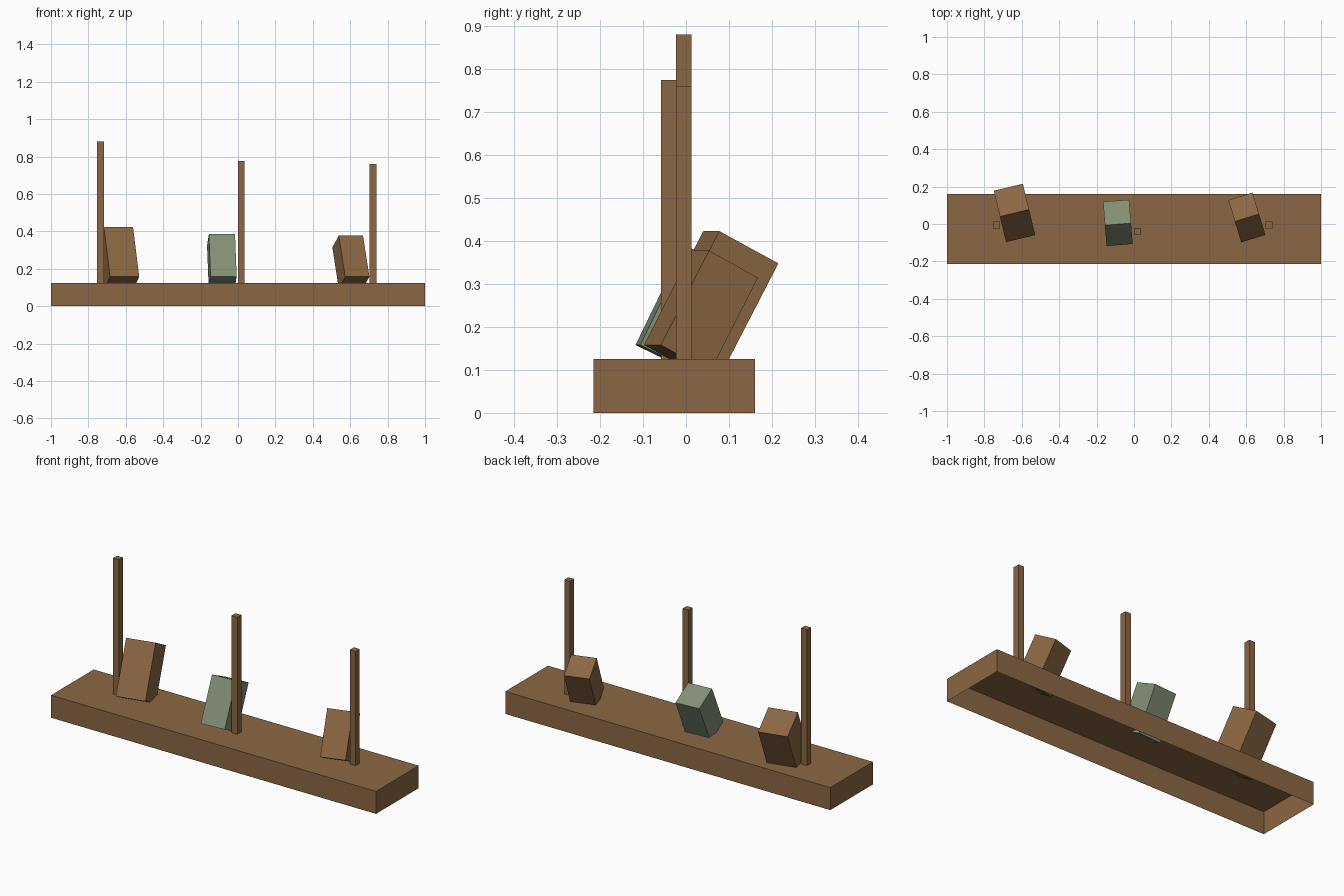
import bpy, bmesh
from math import radians
from mathutils import Matrix, Vector

default = bpy.data.objects.get("Cube")
if default:
    bpy.data.objects.remove(default, do_unlink=True)


def make_material(name, rgb):
    mat = bpy.data.materials.new(name)
    mat.use_nodes = True
    mat.diffuse_color = (*rgb, 1)
    mat.node_tree.nodes["Principled BSDF"].inputs["Base Color"].default_value = (*rgb, 1)
    return mat


brown = make_material("brown wood", (0.26, 0.137, 0.056))
green = make_material("sage green", (0.228, 0.275, 0.18))


def box(name, low, high, mat, matrix=Matrix(), open_bottom=False):
    """Box between two corners, optionally without its underside."""
    low, high = Vector(low), Vector(high)
    bm = bmesh.new()
    bmesh.ops.create_cube(bm, size=1)
    bmesh.ops.scale(bm, vec=high - low, verts=bm.verts)
    bmesh.ops.translate(bm, vec=(low + high) / 2, verts=bm.verts)
    bm.normal_update()
    if open_bottom:
        under = [f for f in bm.faces if f.normal.z < -0.9]
        bmesh.ops.delete(bm, geom=under, context="FACES")
    mesh = bpy.data.meshes.new(name)
    bm.to_mesh(mesh)
    bm.free()
    mesh.materials.append(mat)
    obj = bpy.data.objects.new(name, mesh)
    obj.matrix_world = matrix
    bpy.context.collection.objects.link(obj)
    return obj


# Hollow plank, open underneath
TOP = 0.125
box("base", (-1, -0.215, 0), (1, 0.16, TOP), brown, open_bottom=True)

# Upright square posts: name, x, y, top height
R = 0.018
for name, x, y, height in (("right_post", -0.735, -0.005, 0.88),
                           ("middle_post", 0.018, -0.04, 0.775),
                           ("left_post", 0.722, -0.005, 0.76)):
    box(name, (x - R, y - R, TOP), (x + R, y + R, height), brown)

# Leaning blocks, pivoted on the middle of their lower front edge
for name, pivot, width, height, tilt, yaw, mat in (
        ("right_block", (-0.606, -0.078, 0.158), 0.16, 0.30, 28, 13.5, brown),
        ("middle_block", (-0.077, -0.112, 0.158), 0.14, 0.254, 26, 4.5, green),
        ("left_block", (0.638, -0.078, 0.158), 0.135, 0.249, 28, 17, brown)):
    pose = (Matrix.Translation(pivot) @ Matrix.Rotation(radians(yaw), 4, "Z")
            @ Matrix.Rotation(radians(-tilt), 4, "X"))
    box(name, (-width / 2, 0, 0), (width / 2, width, height), mat, pose)
